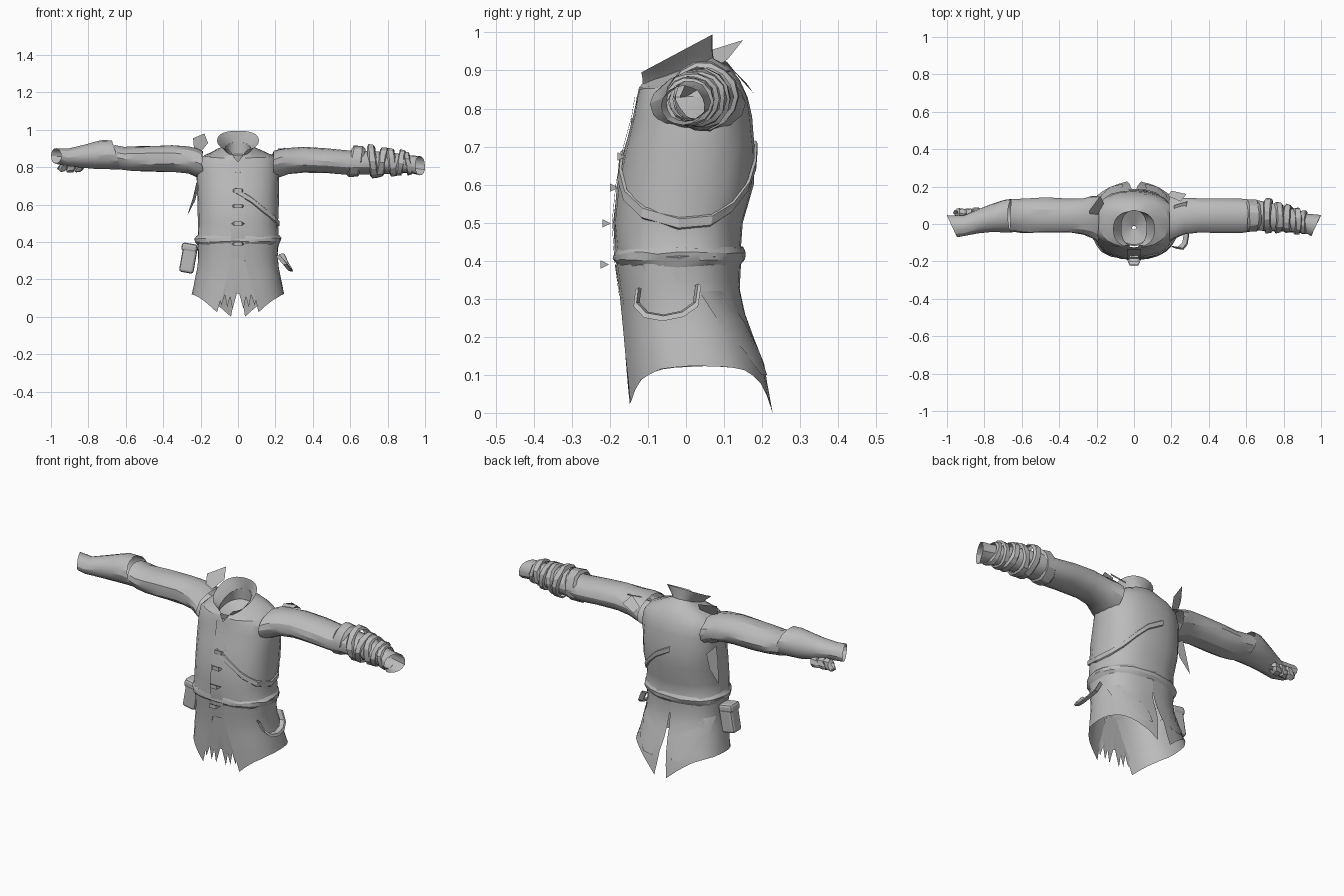
import bpy, math, random
from mathutils import Vector

random.seed(4)
if "Cube" in bpy.data.objects:
    bpy.data.objects.remove(bpy.data.objects["Cube"])

GREY = (0.5, 0.5, 0.5, 1)
cloth = bpy.data.materials.new("grey_cloth")
cloth.use_nodes = True
cloth.diffuse_color = GREY
cloth.node_tree.nodes["Principled BSDF"].inputs["Base Color"].default_value = GREY


def make(name, verts, faces):
    mesh = bpy.data.meshes.new(name)
    mesh.from_pydata([tuple(v) for v in verts], [], faces)
    mesh.materials.append(cloth)
    ob = bpy.data.objects.new(name, mesh)
    bpy.context.collection.objects.link(ob)
    bpy.ops.object.select_all(action='DESELECT')
    ob.select_set(True)
    bpy.context.view_layer.objects.active = ob
    bpy.ops.object.shade_smooth_by_angle(angle=math.radians(25))
    return ob


def sheet(name, rows, closed=False, jitter=0.0):
    """Skin a list of equally long point rows."""
    n = len(rows[0])
    verts = [Vector(p) + Vector([random.uniform(-jitter, jitter) for _ in range(3)])
             for row in rows for p in row]
    faces = []
    for r in range(len(rows) - 1):
        for i in range(n if closed else n - 1):
            j = (i + 1) % n
            faces.append((r * n + i, r * n + j, (r + 1) * n + j, (r + 1) * n + i))
    return make(name, verts, faces)


def flap(name, pts):
    return make(name, pts, [tuple(range(len(pts)))])


# Body sections: height, half width, front y, back y, backward rise
BODY = [
    (0.0, .255, -.155, .225, 0), (.12, .245, -.16, .205, 0), (.25, .218, -.166, .155, 0),
    (.32, .209, -.172, .138, 0), (.39, .214, -.182, .14, 0), (.412, .228, -.187, .15, 0),
    (.44, .216, -.186, .145, 0), (.5, .213, -.19, .15, 0), (.6, .217, -.18, .178, 0),
    (.7, .219, -.16, .18, 0), (.78, .222, -.138, .172, 0), (.83, .215, -.13, .162, 0),
    (.862, .185, -.125, .14, .012), (.882, .125, -.122, .11, .028), (.898, .068, -.118, .072, .035)]
NECK = BODY[-1]


def power(v, e=0.85):
    return math.copysign(abs(v) ** e, v)


def section(row, deg, off=0.0):
    z, hx, yf, yb, tilt = row
    c, s = power(math.cos(math.radians(deg))), power(math.sin(math.radians(deg)))
    return Vector(((hx + off) * c, (yf + yb) / 2 + ((yb - yf) / 2 + off) * s, z + tilt * s))


def body(z, deg, off=0.0):
    for a, b in zip(BODY, BODY[1:]):
        if z <= b[0]:
            f = max(0, (z - a[0]) / (b[0] - a[0]))
            return section([p + (q - p) * f for p, q in zip(a, b)], deg, off)
    return section(NECK, deg, off)


def parted(row, gap, n=24):
    """Section ring left open by a gap at the front."""
    return [section(row, -90 + gap + i * (360 - 2 * gap) / n) for i in range(n + 1)]


# Torso, from just under the belt to the neck, parting in a V at the throat
sheet("torso", [parted(r, 0) for r in BODY[3:-3]]
      + [parted(r, g) for r, g in zip(BODY[-3:], (3, 8, 18))], False, 0.002)

# Collar: tilted funnel, parted at the front
sheet("collar", [parted(r, g) for r, g in
                 ((NECK, 18), ((.918, .085, -.12, .07, .042), 21), ((.943, .112, -.125, .07, .052), 25))])

# Inner lining closing the neck
ring = [i * 15 for i in range(24)]
sheet("neck_lining", [[section(r, d) for d in ring] for r in
                      (NECK, (.85, .08, -.11, .075, .02), (.82, .01, -.03, -.01, 0))], True)

# Front placket with wedge-shaped toggles
sheet("placket", [[body(z, d, .005) for d in (-97, -90, -83)]
                  for z in (.31, .39, .44, .5, .6, .7, .78, .83)])
for k, (z, y) in enumerate([(.39, -.212), (.498, -.207), (.592, -.187), (.674, -.167), (.764, -.132)]):
    w = .034 if k < 4 else .02
    pts = [(-w, y + .01, z), (-w * .6, y - .013, z + .011), (w * .6, y - .013, z + .011),
           (w, y + .01, z), (w * .6, y - .013, z - .011), (-w * .6, y - .013, z - .011)]
    make(f"toggle_{k + 1}", pts, [(0, 1, 2, 3), (3, 4, 5, 0), (1, 5, 4, 2), (0, 5, 1), (3, 2, 4)])

# Belt fold with ragged edges
sheet("belt", [[body(z, d, o) for d in ring] for z, o in
               [(.385, .001), (.402, .006), (.42, .005), (.434, .001)]], True, 0.004)

# Skirt: mirrored side panels with pointed tails and a slit at the back
for side, sx in (("left", 1), ("right", -1)):
    rows = []
    for v in range(7):
        f = v / 6
        row = []
        for i in range(15):
            u = i / 14
            start, end = -88 + 20 * f, 90 - 6 * f * f
            deg = start + (end - start) * u
            hem = .122 - (.098 if u < .5 else .122) * abs(2 * u - 1) ** 3
            p = body(.39 + (hem - .39) * f, deg, .003)
            row.append((p.x * sx, p.y, p.z))
        rows.append(row)
    sheet(f"skirt_{side}", rows, False, 0.0015)

    # Overlapping hip panel towards the back
    rows = [[body(z, d0 + (d1 - d0) * i / 5, .007) for i in range(6)]
            for z, d0, d1 in ((.32, 15, 40), (.24, 28, 66), (.16, 48, 78), (.1, 64, 80))]
    sheet(f"hip_panel_{side}", [[(p.x * sx, p.y, p.z) for p in r] for r in rows])

# Torn front panel between the tails
half = [(.006, .125), (.03, .04), (.042, .11), (.058, .05), (.07, .12), (.09, .06), (.1, .12)]
hem = [(-x, z) for x, z in reversed(half)] + half
sheet("torn_front", [[(x * s, y, h if h else z) for x, z in hem]
                     for s, y, h in ((.3, -.171, .32), (.6, -.163, .22), (.85, -.156, .15), (1, -.15, 0))])

# Diagonal strap around the left side
strap_path = [(-92, .675), (-75, .625), (-55, .57), (-30, .525), (0, .497), (25, .505),
              (45, .54), (62, .595), (78, .65), (95, .7)]
sheet("strap", [[body(z + dz, d, o) for dz, o in ((-.015, .002), (-.011, .009), (.013, .009), (.017, .002))]
                for d, z in strap_path])


# Sleeves: x, centre y, centre z, radius y, radius z; lean tips the top, skew the back
def tube_row(st, n=16, lean=0.0, skew=0.0):
    x, cy, cz, ry, rz = st
    return [(x + lean * math.sin(a) + skew * math.cos(a), cy + ry * math.cos(a), cz + rz * math.sin(a))
            for a in (2 * math.pi * i / n for i in range(n))]


SLEEVE_R = [(-.19, .03, .812, .125, .075), (-.225, .037, .825, .112, .077), (-.27, .042, .837, .098, .073),
            (-.35, .045, .845, .092, .073), (-.47, .045, .845, .094, .07), (-.56, .045, .845, .093, .067),
            (-.61, .045, .847, .09, .062), (-.66, .05, .855, .085, .064)]
FOREARM_R = [(-.65, .045, .866, .09, .078), (-.7, .042, .868, .086, .078), (-.76, .033, .864, .075, .073),
             (-.83, .015, .858, .064, .06), (-.91, -.01, .853, .054, .046), (-.973, -.012, .86, .058, .042)]
SLEEVE_L = [(.19, .03, .812, .125, .075), (.225, .037, .823, .112, .076), (.27, .042, .833, .098, .07),
            (.35, .045, .84, .092, .069), (.47, .045, .835, .093, .066), (.58, .045, .825, .091, .064),
            (.66, .045, .825, .082, .063), (.8, .03, .823, .07, .058), (.92, .003, .817, .053, .048),
            (.973, -.008, .808, .057, .052)]
sheet("sleeve_right", [tube_row(s) for s in SLEEVE_R], True, 0.004)
sheet("forearm_right", [tube_row(s, lean=-.025) for s in FOREARM_R[:2]]
      + [tube_row(s) for s in FOREARM_R[2:-1]] + [tube_row(FOREARM_R[-1], skew=-.027)], True, 0.001)
sheet("sleeve_left", [tube_row(s) for s in SLEEVE_L[:-1]] + [tube_row(SLEEVE_L[-1], skew=.026)], True, 0.002)

# Forearm wraps on the left sleeve
for k, (x, cy, cz, r, w, lean) in enumerate([
        (.63, .045, .832, .086, .06, .015), (.72, .045, .832, .094, .035, -.01),
        (.77, .035, .826, .084, .035, .012), (.825, .028, .826, .078, .035, -.01),
        (.87, .015, .826, .072, .03, .01), (.91, .008, .82, .065, .025, -.01)]):
    sheet(f"wrap_{k + 1}", [tube_row((x + dx * w, cy, cz, r * f, r * f * .98), 14, lean)
                            for dx, f in ((-.6, .85), (-.4, 1), (.4, .97), (.6, .83))], True, 0.003)

# Torn cuff scraps under the right wrist
for k, x in enumerate((-.93, -.89, -.85)):
    sheet(f"cuff_scrap_{k + 1}", [tube_row((x + dx, .058, .808 - .004 * k, r, r), 8, .01)
                                  for dx, r in ((-.025, .014), (-.01, .03), (.015, .028), (.03, .012))], True, 0.005)

# Loose torn pieces at the shoulders and flank
flap("shoulder_shard_right", [(-.24, .07, .955), (-.18, .15, .98), (-.16, .11, .93), (-.2, .04, .88), (-.235, .05, .9)])
flap("shoulder_shard_left", [(.2, -.02, .82), (.215, .1, .9), (.285, .12, .9), (.26, .0, .87)])
flap("back_shard_left", [(.18, .15, .87), (.2, .178, .84), (.28, .16, .865), (.25, .12, .905)])
flap("flank_shard_right", [(-.222, .05, .72), (-.21, .12, .7), (-.23, .12, .62), (-.272, .1, .54), (-.24, .06, .64)])

# Hip pouch with a thin lid on the right
for name, loc, size in (("pouch", (-.265, -.01, .31), (.078, .075, .15)),
                        ("pouch_lid", (-.26, -.01, .37), (.084, .082, .045))):
    bpy.ops.mesh.primitive_cube_add(size=1, location=loc, rotation=(0, math.radians(10), 0))
    ob = bpy.context.object
    ob.name = name
    ob.scale = size
    ob.data.materials.append(cloth)
    bpy.ops.object.transform_apply(location=False, rotation=False, scale=True)
    mod = ob.modifiers.new("rounded", 'BEVEL')
    mod.width, mod.segments = .014, 2

# Hanging hip loop on the left
path = [(.215, -.125, .325), (.25, -.13, .285), (.272, -.105, .258), (.28, -.06, .25),
        (.277, -.01, .26), (.26, .025, .285), (.235, .032, .335)]
rows = []
for x, y, z in path:
    out = Vector((.15, y + .045, z - .34)).normalized() * .017
    p = Vector((x, y, z))
    side = Vector((.009, 0, .005))
    rows.append([p + out, p + side, p - out, p - side])
sheet("hip_loop", rows, True)
